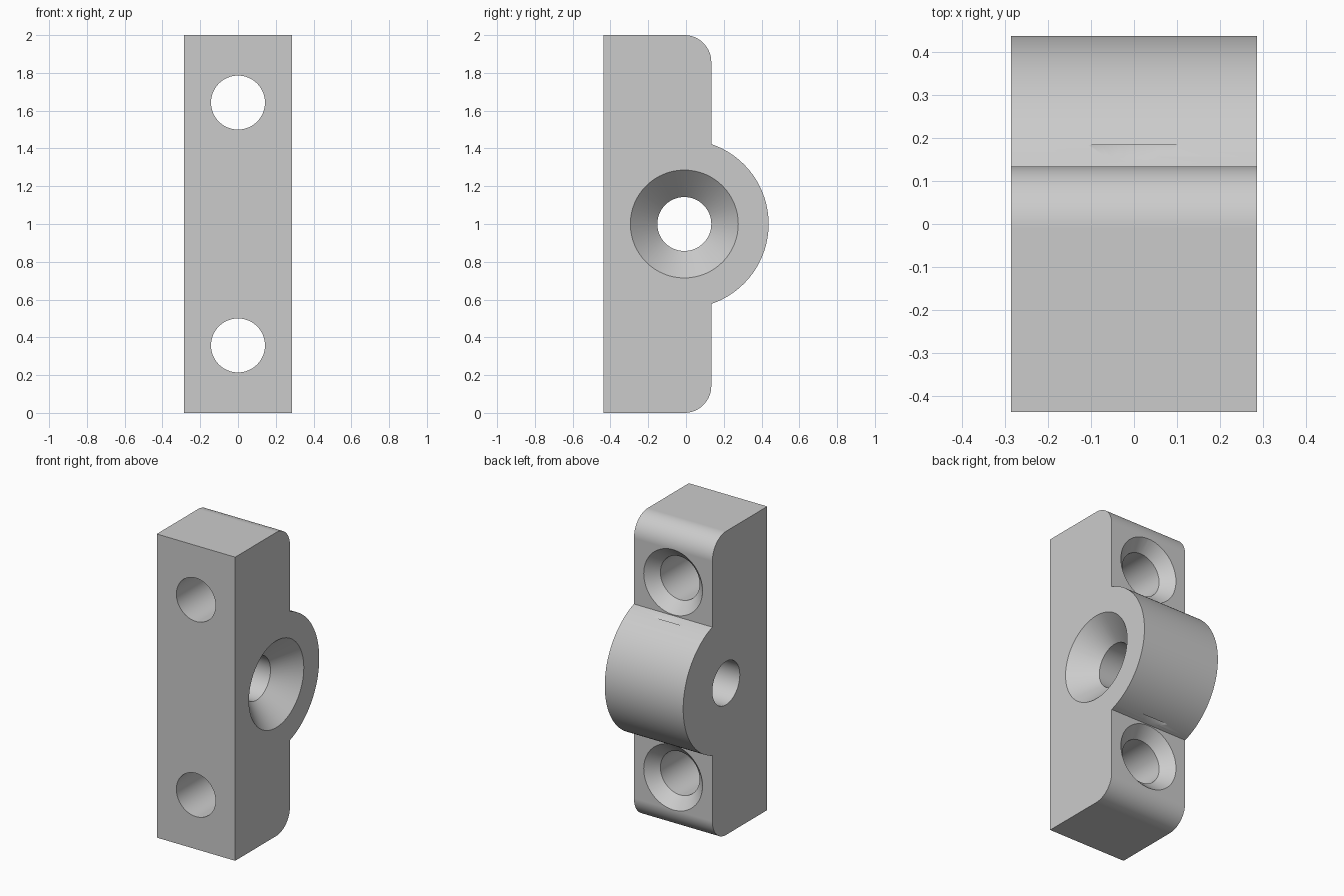
import bpy
import bmesh
from math import sin, cos, pi, sqrt, asin, radians
from mathutils import Matrix, Vector

cube = bpy.data.objects.get("Cube")
if cube:
    bpy.data.objects.remove(cube, do_unlink=True)

U = 1 / 7                      # design unit: the block is 14 units tall
HALF_W = 2 * U                 # half width
FRONT = -0.4375                # flat mounting face
BACK = FRONT + 4 * U           # rear face of the bar
AXIS_Y = FRONT + 3 * U         # axis of the boss and its hole
BOSS_R = 0.4375 - AXIS_Y

grey = bpy.data.materials.new("Plain grey")
grey.use_nodes = True
colour = (0.6, 0.6, 0.6, 1)
grey.diffuse_color = colour
grey.node_tree.nodes["Principled BSDF"].inputs["Base Color"].default_value = colour


def make_object(name, bm):
    bmesh.ops.recalc_face_normals(bm, faces=bm.faces)
    mesh = bpy.data.meshes.new(name)
    bm.to_mesh(mesh)
    bm.free()
    mesh.materials.append(grey)
    obj = bpy.data.objects.new(name, mesh)
    bpy.context.collection.objects.link(obj)
    return obj


def arc(cy, cz, r, start, end, steps):
    angles = [start + (end - start) * i / steps for i in range(steps + 1)]
    return [(cy + r * cos(a), cz + r * sin(a)) for a in angles]


def extrude_profile(name, points):
    """Side profile in y and z, extruded across the width."""
    bm = bmesh.new()
    face = bm.faces.new([bm.verts.new((-HALF_W, y, z)) for y, z in points])
    result = bmesh.ops.extrude_face_region(bm, geom=[face])
    verts = [v for v in result["geom"] if isinstance(v, bmesh.types.BMVert)]
    bmesh.ops.translate(bm, verts=verts, vec=(2 * HALF_W, 0, 0))
    return make_object(name, bm)


def countersunk_cutter(name, mouth, direction, radius, mouth_radius, length):
    """Drill with a 45 degree cone, entering at mouth along direction."""
    flare = mouth_radius - radius
    over = 0.05
    profile = [(0, -over), (mouth_radius + over, -over),
               (radius, flare), (radius, length + over), (0, length + over)]
    bm = bmesh.new()
    verts = [bm.verts.new((r, 0, h)) for r, h in profile]
    edges = [bm.edges.new(pair) for pair in zip(verts, verts[1:])]
    bmesh.ops.spin(bm, geom=verts + edges, cent=(0, 0, 0), axis=(0, 0, 1),
                   angle=2 * pi, steps=64)
    bmesh.ops.remove_doubles(bm, verts=bm.verts, dist=1e-5)
    turn = Vector((0, 0, 1)).rotation_difference(Vector(direction)).to_matrix()
    bm.transform(Matrix.Translation(mouth) @ turn.to_4x4())
    cutter = make_object(name, bm)
    cutter.hide_render = True
    return cutter


# Bar with rounded rear corners and a round boss in the middle
bite = asin((BACK - AXIS_Y) / BOSS_R)
boss_angle = pi / 2 - bite
outline = [(FRONT, 0)]
outline += arc(BACK - U, U, U, -pi / 2, 0, 16)
outline += arc(AXIS_Y, 1, BOSS_R, -boss_angle, boss_angle, 48)
outline += arc(BACK - U, 2 - U, U, 0, pi / 2, 16)
outline += [(FRONT, 2)]
block = extrude_profile("mounting_block", outline)

# Crosswise hole through the boss, and two screw holes from the rear
cutters = [countersunk_cutter("boss_hole_cutter", (HALF_W, AXIS_Y, 1),
                              (-1, 0, 0), U, 2 * U, 2 * HALF_W)]
for label, z in (("lower", 2.5 * U), ("upper", 2 - 2.5 * U)):
    cutters.append(countersunk_cutter(label + "_screw_hole_cutter", (0, BACK, z),
                                      (0, -1, 0), U, 1.5 * U, 4 * U))

# The screw countersinks widen outside the face only a little, clear of the boss
bpy.ops.object.select_all(action="DESELECT")
bpy.context.view_layer.objects.active = block
block.select_set(True)
for cutter in cutters:
    cut = block.modifiers.new(cutter.name, "BOOLEAN")
    cut.operation = "DIFFERENCE"
    cut.solver = "EXACT"
    cut.object = cutter
    bpy.ops.object.modifier_apply(modifier=cut.name)
    bpy.data.objects.remove(cutter, do_unlink=True)

# Smooth curves, crisp rims
bpy.ops.object.shade_smooth_by_angle(angle=radians(30))
weighted = block.modifiers.new("Even flat faces", "WEIGHTED_NORMAL")
weighted.keep_sharp = True
